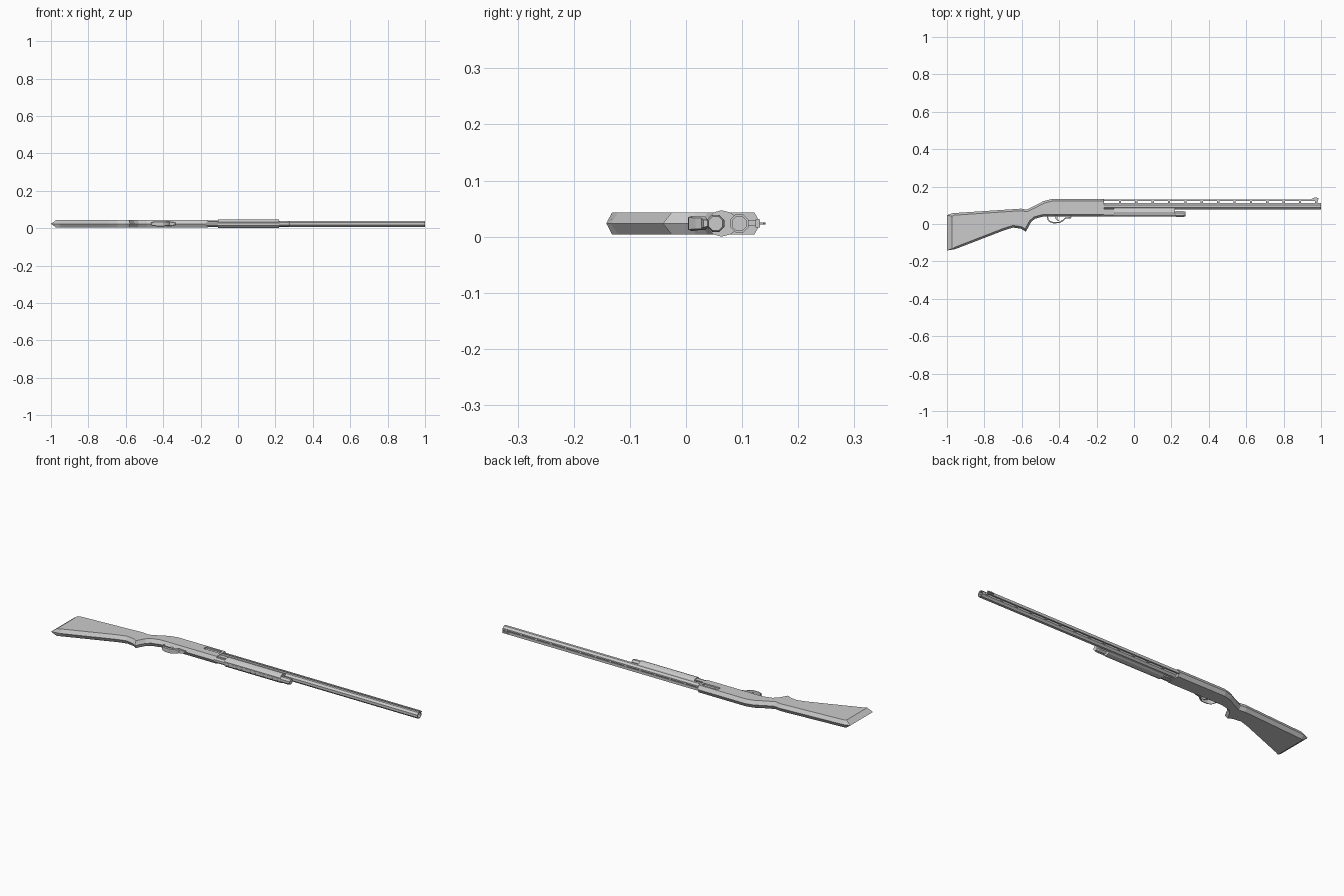
import bpy, bmesh, math
from mathutils import Vector, Matrix

if "Cube" in bpy.data.objects:
    bpy.data.objects.remove(bpy.data.objects["Cube"])

ZC = 0.0235  # mid plane of the whole model


def finish(name, bm):
    bmesh.ops.recalc_face_normals(bm, faces=bm.faces)
    me = bpy.data.meshes.new(name)
    bm.to_mesh(me)
    bm.free()
    ob = bpy.data.objects.new(name, me)
    bpy.context.collection.objects.link(ob)
    return ob


def loft(name, rings):
    """Skin closed rings of points and cap both ends."""
    bm = bmesh.new()
    vs = [[bm.verts.new(p) for p in r] for r in rings]
    n = len(vs[0])
    for a, b in zip(vs, vs[1:]):
        for i in range(n):
            j = (i + 1) % n
            bm.faces.new((a[i], a[j], b[j], b[i]))
    bm.faces.new(vs[0][::-1])
    bm.faces.new(vs[-1])
    return finish(name, bm)


def inset(pts, d):
    """Mitred inward offset of a clockwise outline."""
    out = []
    for i, p in enumerate(pts):
        p = Vector(p)
        a = (p - Vector(pts[i - 1])).normalized()
        b = (Vector(pts[(i + 1) % len(pts)]) - p).normalized()
        na, nb = Vector((a.y, -a.x)), Vector((b.y, -b.x))
        m = (na + nb).normalized()
        out.append(p + m * d / max(m.dot(na), 0.5))
    return out


def slab(name, outer, inner, half):
    """Outline plate with a ridge at the mid plane and narrower side faces."""
    return loft(name, [[(x, y, ZC + s * half) for x, y in pts]
                       for s, pts in ((-1, inner), (0, outer), (1, inner))])


def box(name, x0, x1, y0, y1, z0, z1):
    bm = bmesh.new()
    bmesh.ops.create_cube(bm, size=1)
    for v in bm.verts:
        v.co = ((x0 + x1) / 2 + v.co.x * (x1 - x0),
                (y0 + y1) / 2 + v.co.y * (y1 - y0),
                (z0 + z1) / 2 + v.co.z * (z1 - z0))
    return finish(name, bm)


def rod(name, x0, x1, y, radii_steps, sides=8):
    """Rod along x; steps are (x, radius) pairs, so bores can fold back inside."""
    rings = []
    for x, r in radii_steps:
        rings.append([(x, y + r * math.cos(2 * math.pi * (i + 0.5) / sides),
                       ZC + r * math.sin(2 * math.pi * (i + 0.5) / sides))
                      for i in range(sides)])
    return loft(name, rings)


# Stock, grip and receiver in one faceted outline
outline = [(-1.0, 0.048), (-0.968, 0.058), (-0.605, 0.082), (-0.575, 0.077),
           (-0.53, 0.098), (-0.485, 0.122), (-0.44, 0.133), (-0.16, 0.133),
           (-0.16, 0.04), (-0.485, 0.04), (-0.53, 0.028), (-0.55, 0.01),
           (-0.578, -0.041), (-0.605, -0.025), (-0.645, -0.019),
           (-0.69, -0.032), (-0.955, -0.134), (-1.0, -0.142)]
side = inset(outline, 0.011)
side[0], side[1] = (-0.973, 0.042), (-0.962, 0.047)      # butt pad chamfer
side[-1], side[-2] = (-0.973, -0.132), (-0.95, -0.121)
side[7], side[8] = (-0.16, 0.122), (-0.16, 0.051)        # flat receiver front
body = slab("stock_and_receiver", outline, side, 0.0195)

# Ejection port recess on the upper side, with bolt inside
cutter = box("port_cutter", -0.265, -0.172, 0.089, 0.112, 0.036, 0.06)
cutter.hide_render = True
cutter.hide_viewport = False
mod = body.modifiers.new("port", 'BOOLEAN')
mod.operation = 'DIFFERENCE'
mod.object = cutter
mod.solver = 'EXACT'
box("bolt", -0.24, -0.18, 0.094, 0.107, 0.03, 0.0385)

# Barrel with open muzzle
rod("barrel", -0.17, 1, 0.095,
    [(-0.17, 0.0175), (1.0, 0.0175), (1.0, 0.0135), (0.93, 0.0135)])

# Magazine tube and end cap
rod("magazine_tube", -0.17, 0.22, 0.053, [(-0.17, 0.0145), (0.235, 0.0145)])
rod("magazine_cap", 0.22, 0.275, 0.053,
    [(0.225, 0.0165), (0.265, 0.0165), (0.275, 0.0135)])

# Sliding fore-end
half = [(0.040, 0.010), (0.049, 0.0195), (0.063, 0.0235), (0.079, 0.0195), (0.09, 0.012)]
section = half + [(y, -z) for y, z in reversed(half)]
loft("fore_end", [[(x, y, ZC + z) for y, z in section] for x in (-0.108, 0.22)])
for s, label in ((1, "upper"), (-1, "lower")):
    a, b = sorted((ZC + s * 0.013, ZC + s * 0.0175))
    box("action_bar_" + label, -0.17, -0.1, 0.058, 0.08, a, b)

# Ventilated rib on small posts
box("rib", -0.165, 0.985, 0.1235, 0.1315, ZC - 0.007, ZC + 0.007)
for i in range(13):
    x = -0.075 + i * 0.0875
    box(f"rib_post_{i + 1}", x - 0.006, x + 0.006, 0.109, 0.125, ZC - 0.005, ZC + 0.005)

# Front sight blade
blade = [(0.945, 0.13), (0.96, 0.14), (0.972, 0.142), (0.985, 0.138), (0.988, 0.13)]
slab("front_sight", blade, blade, 0.0015)

# Trigger guard: bow bent from a band, tapering at both ends
path = [(-0.463, 0.045, 0.006), (-0.461, 0.026, 0.008), (-0.45, 0.013, 0.012),
        (-0.43, 0.007, 0.0135), (-0.398, 0.008, 0.0135), (-0.378, 0.02, 0.012),
        (-0.367, 0.031, 0.012), (-0.338, 0.034, 0.008), (-0.336, 0.045, 0.006)]
t = 0.0035
rings = []
for i, (x, y, w) in enumerate(path):
    p, q = path[max(i - 1, 0)], path[min(i + 1, len(path) - 1)]
    d = Vector((q[0] - p[0], q[1] - p[1])).normalized()
    n = Vector((-d.y, d.x)) * t
    rings.append([(x + n.x, y + n.y, ZC - w), (x + n.x, y + n.y, ZC + w),
                  (x - n.x, y - n.y, ZC + w * 0.8), (x - n.x, y - n.y, ZC - w * 0.8)])
loft("trigger_guard", rings)

# Trigger
trig = [(-0.425, 0.045), (-0.41, 0.045), (-0.408, 0.028), (-0.4, 0.016),
        (-0.406, 0.015), (-0.418, 0.027)]
slab("trigger", trig, trig, 0.004)
